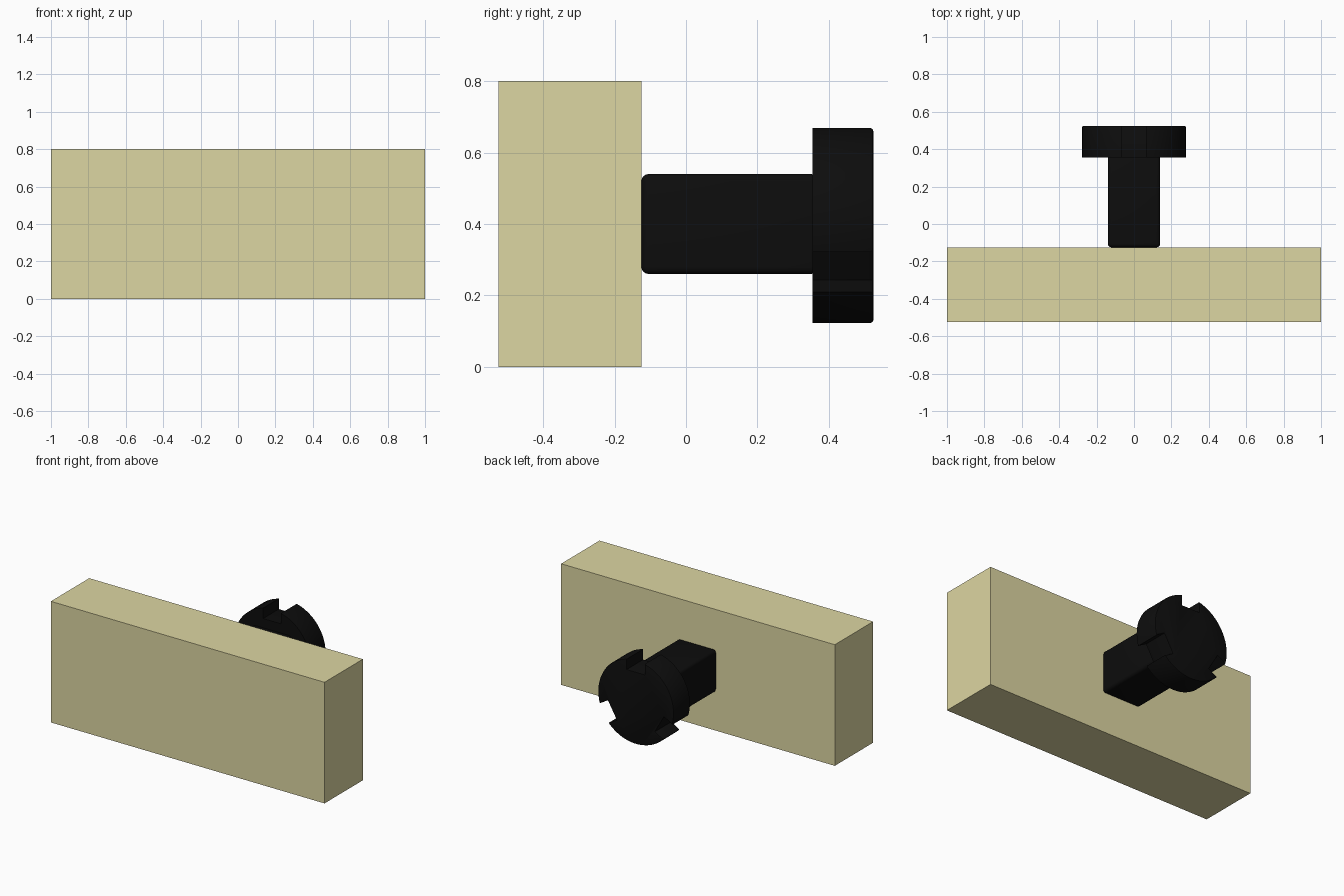
import bpy, bmesh
from math import sin, cos, asin, radians
from mathutils import Vector

if "Cube" in bpy.data.objects:
    bpy.data.objects.remove(bpy.data.objects["Cube"])


def material(name, color):
    m = bpy.data.materials.new(name)
    m.diffuse_color = color
    m.use_nodes = True
    m.node_tree.nodes["Principled BSDF"].inputs["Base Color"].default_value = m.diffuse_color
    return m


CREAM = material("cream", (0.72, 0.67, 0.36, 1))
BLACK = material("black", (0.004, 0.004, 0.004, 1))


def finish(name, bm, mat, smooth=True):
    bmesh.ops.recalc_face_normals(bm, faces=bm.faces)
    mesh = bpy.data.meshes.new(name)
    bm.to_mesh(mesh)
    bm.free()
    mesh.materials.append(mat)
    ob = bpy.data.objects.new(name, mesh)
    bpy.context.collection.objects.link(ob)
    if smooth:
        bpy.ops.object.select_all(action='DESELECT')
        ob.select_set(True)
        bpy.context.view_layer.objects.active = ob
        bpy.ops.object.shade_smooth_by_angle(angle=radians(35))
    return ob


def box(name, lo, hi, mat, bevel=0.0):
    lo, hi = Vector(lo), Vector(hi)
    bm = bmesh.new()
    bmesh.ops.create_cube(bm, size=1)
    bmesh.ops.scale(bm, vec=hi - lo, verts=bm.verts)
    bmesh.ops.translate(bm, vec=(lo + hi) / 2, verts=bm.verts)
    if bevel:
        bmesh.ops.bevel(bm, geom=bm.edges[:], offset=bevel, segments=4,
                        profile=0.5, affect='EDGES', clamp_overlap=True)
    return finish(name, bm, mat, bool(bevel))


# wall block and square post with rounded edges
box("block", (-1, -0.525, 0), (1, -0.125, 0.8), CREAM)
box("post", (-0.14, -0.125, 0.26), (0.14, 0.37, 0.54), BLACK, 0.02)

# round head with three square notches, at the top and lower left and right
R, HALF, FLOOR, STEPS = 0.277, 0.065, 0.2, 28
Y0, Y1, CZ = 0.355, 0.525, 0.4
gap = asin(HALF / R)
outline = []
for k in range(3):
    a = radians(90 + 120 * k)
    for side in (-HALF, HALF):      # notch floor corners
        outline.append((FLOOR * cos(a) - side * sin(a),
                        FLOOR * sin(a) + side * cos(a)))
    for i in range(STEPS + 1):      # rim up to the next notch
        t = a + gap + (radians(120) - 2 * gap) * i / STEPS
        outline.append((R * cos(t), R * sin(t)))

bm = bmesh.new()
face = bm.faces.new([bm.verts.new((x, Y0, CZ + z)) for x, z in outline])
ext = bmesh.ops.extrude_face_region(bm, geom=[face], use_keep_orig=True)
moved = [g for g in ext["geom"] if isinstance(g, bmesh.types.BMVert)]
bmesh.ops.translate(bm, vec=(0, Y1 - Y0, 0), verts=moved)
bmesh.ops.recalc_face_normals(bm, faces=bm.faces)
rim = [e for e in bm.edges if all(v.co.y > Y1 - 1e-4 for v in e.verts)]
bmesh.ops.bevel(bm, geom=rim, offset=0.008, segments=2, profile=0.5,
                affect='EDGES')
finish("notched_head", bm, BLACK)
